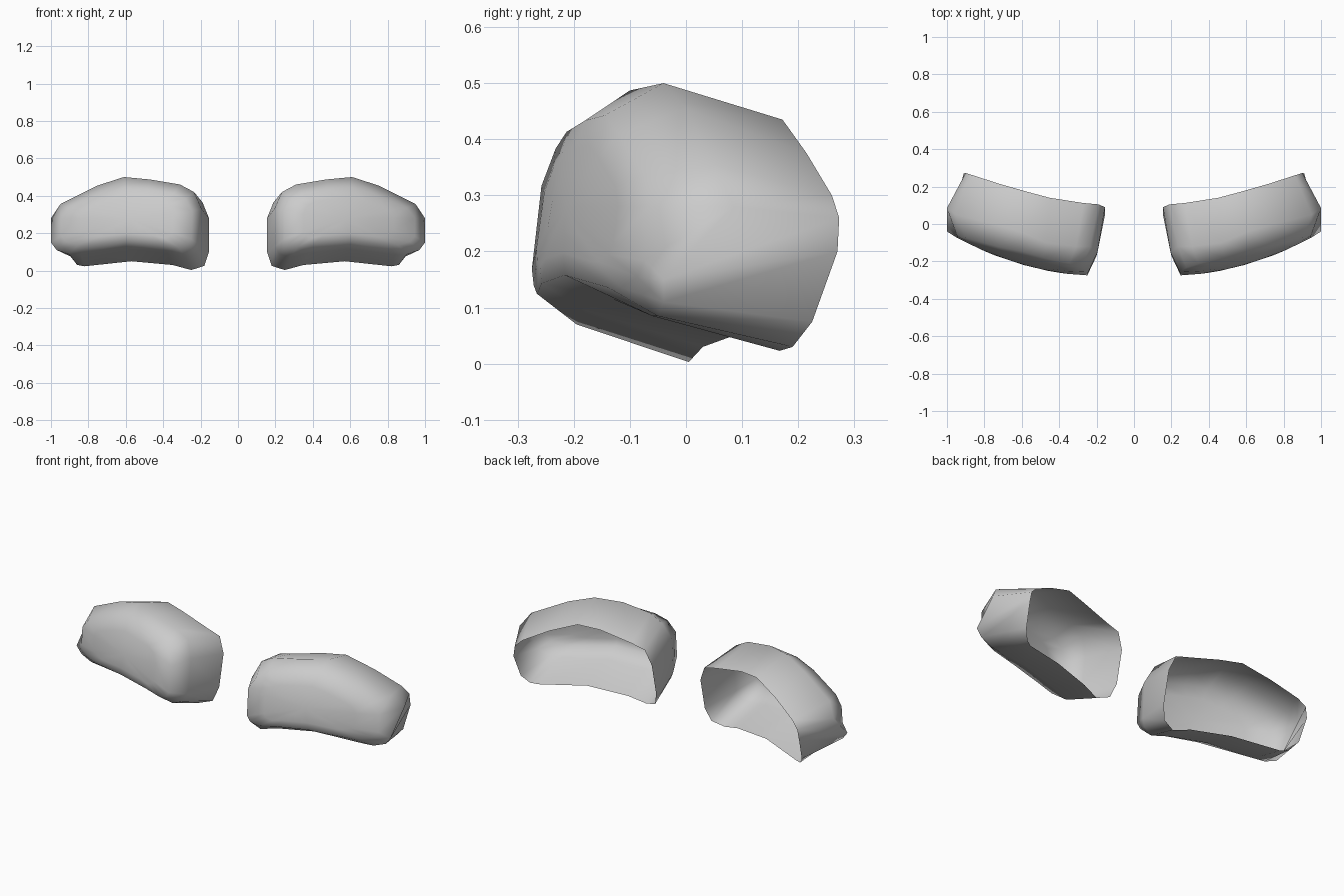
import bpy, bmesh

if "Cube" in bpy.data.objects:
    bpy.data.objects.remove(bpy.data.objects["Cube"])

# open rim at the back of the shell, clockwise from the upper inner corner
RIM = [(.155, .09, .28), (.19, .105, .365), (.27, .112, .385), (.45, .14, .425),
       (.57, .172, .435), (.72, .215, .375), (.86, .26, .30), (.9, .273, .26),
       (.91, .27, .2), (.895, .225, .075), (.86, .19, .03), (.82, .167, .023),
       (.57, .085, .05), (.35, .03, .03), (.25, .005, .003), (.18, .025, .025),
       (.155, .05, .1)]
# shoulder where the side wall turns into the front bevel
SHOULDER = [(.195, -.15, .33), (.235, -.12, .42), (.31, -.12, .46), (.47, -.1, .487),
            (.61, -.04, .5), (.75, .0, .455), (.95, .05, .355), (1, .085, .28),
            (1, -.04, .15), (.97, -.04, .11), (.9, -.05, .085), (.84, -.06, .085),
            (.6, -.13, .115), (.38, -.18, .095), (.28, -.195, .07), (.22, -.18, .09),
            (.2, -.17, .13)]
CX, CZ = .58, .28


def front_y(x, z):
    t = x - .3
    return -.272 + .08 * t + .35 * t * t + 1.1 * (z - .19) ** 2


def front_ring(sx, sz):
    ring = []
    for x, _, z in SHOULDER:
        x, z = CX + (x - CX) * sx, CZ + (z - CZ) * sz
        ring.append((x, front_y(x, z), z))
    return ring


# side wall, bevel and curved front
bm = bmesh.new()
rings = [RIM, SHOULDER, front_ring(.87, .74), front_ring(.6, .5), front_ring(.3, .25)]
rows = [[bm.verts.new(p) for p in r] for r in rings]
n = len(RIM)
for a, b in zip(rows, rows[1:]):
    for i in range(n):
        j = (i + 1) % n
        bm.faces.new((a[i], a[j], b[j], b[i]))
tip = bm.verts.new((CX, front_y(CX, CZ), CZ))
for i in range(n):
    bm.faces.new((rows[-1][i], rows[-1][(i + 1) % n], tip))
bm.normal_update()
# outward direction: the front centre must face -y
if tip.normal.y > 0:
    bmesh.ops.reverse_faces(bm, faces=bm.faces[:])
for f in bm.faces:
    f.smooth = True
mesh = bpy.data.meshes.new("lamp_shells")
bm.to_mesh(mesh)
bm.free()

# mirrored pair
shells = bpy.data.objects.new("lamp_shells", mesh)
bpy.context.collection.objects.link(shells)
mirror = shells.modifiers.new("mirror", 'MIRROR')
mirror.use_axis[0] = True
